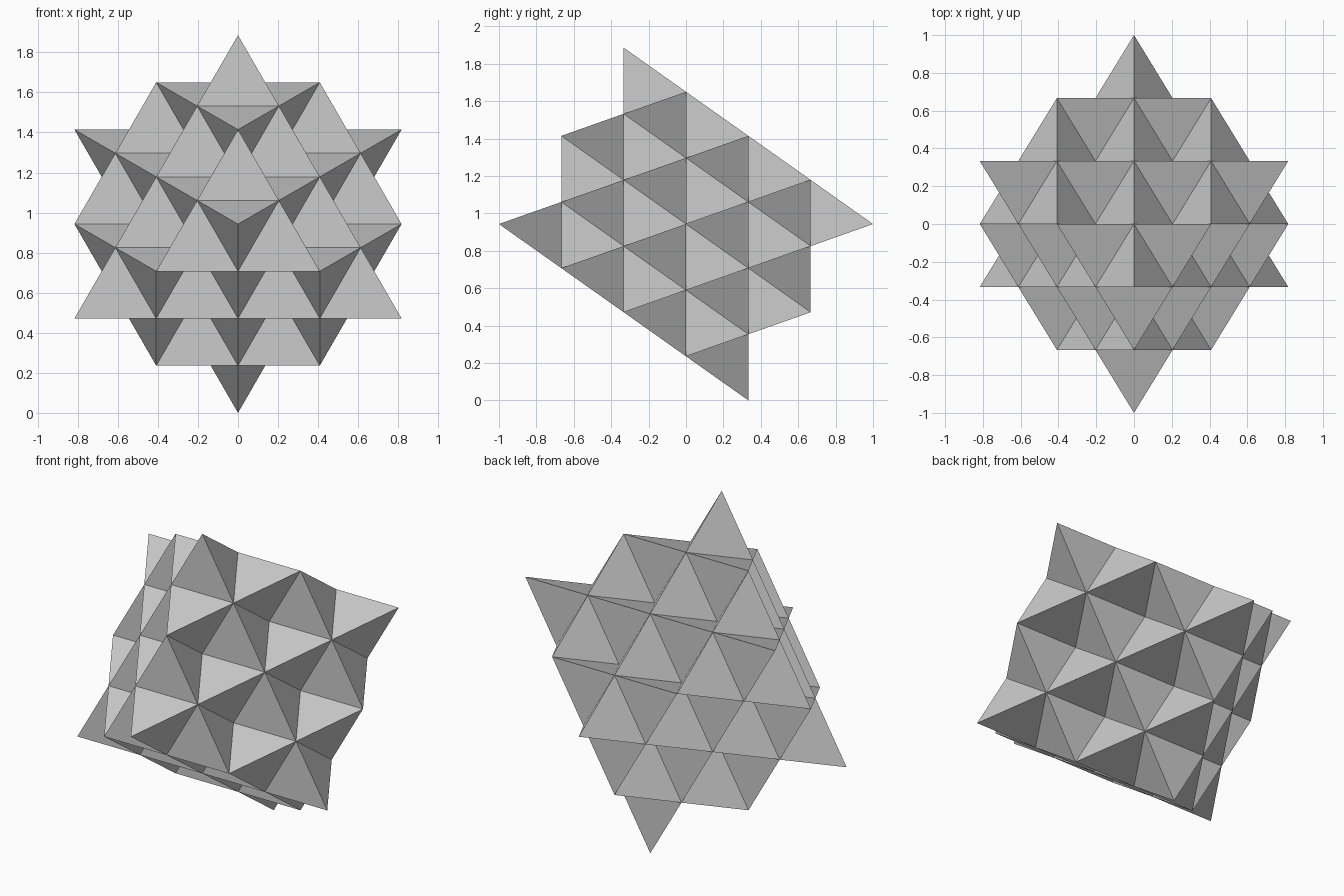
import bpy
import bmesh
import math
from itertools import product
from mathutils import Matrix, Vector

cube = bpy.data.objects.get("Cube")
if cube:
    bpy.data.objects.remove(cube, do_unlink=True)

# One flat grey for the whole lattice
grey = bpy.data.materials.new("plain_grey")
grey.use_nodes = True
colour = (0.6, 0.6, 0.6, 1)
grey.diffuse_color = colour
grey.node_tree.nodes["Principled BSDF"].inputs["Base Color"].default_value = colour

SIGNS = list(product((-1, 1), repeat=3))
UNIT = 1 / (2 * math.sqrt(3))      # half the width of one star
HEIGHT = 2 * math.sqrt(2) / 3      # lifts the lowest tip to the ground
TILT = (Matrix.Translation((0, 0, HEIGHT))
        @ Matrix.Rotation(-math.atan(math.sqrt(0.5)), 4, "X")
        @ Matrix.Rotation(math.radians(45), 4, "Z")
        @ Matrix.Scale(UNIT, 4))


def star_mesh():
    """Eight-pointed star: an octahedral core with a spike on every face."""
    bm = bmesh.new()
    core = {}
    for axis in range(3):
        for sign in (-1, 1):
            point = Vector()
            point[axis] = sign
            core[axis, sign] = bm.verts.new(point)
    for signs in SIGNS:
        tip = bm.verts.new(signs)
        ring = [core[axis, signs[axis]] for axis in range(3)]
        for i in range(3):
            bm.faces.new((tip, ring[i], ring[(i + 1) % 3]))
    bmesh.ops.recalc_face_normals(bm, faces=bm.faces)
    mesh = bpy.data.meshes.new("star")
    bm.to_mesh(mesh)
    bm.free()
    mesh.materials.append(grey)
    return mesh


# Eight stars, tip to tip in a cube that is tilted backwards
star = star_mesh()
for signs in SIGNS:
    name = "star_" + "_".join(
        words[s > 0] for words, s in zip(
            (("left", "right"), ("near", "far"), ("lower", "upper")), signs))
    obj = bpy.data.objects.new(name, star)
    bpy.context.collection.objects.link(obj)
    obj.matrix_world = TILT @ Matrix.Translation(signs)
